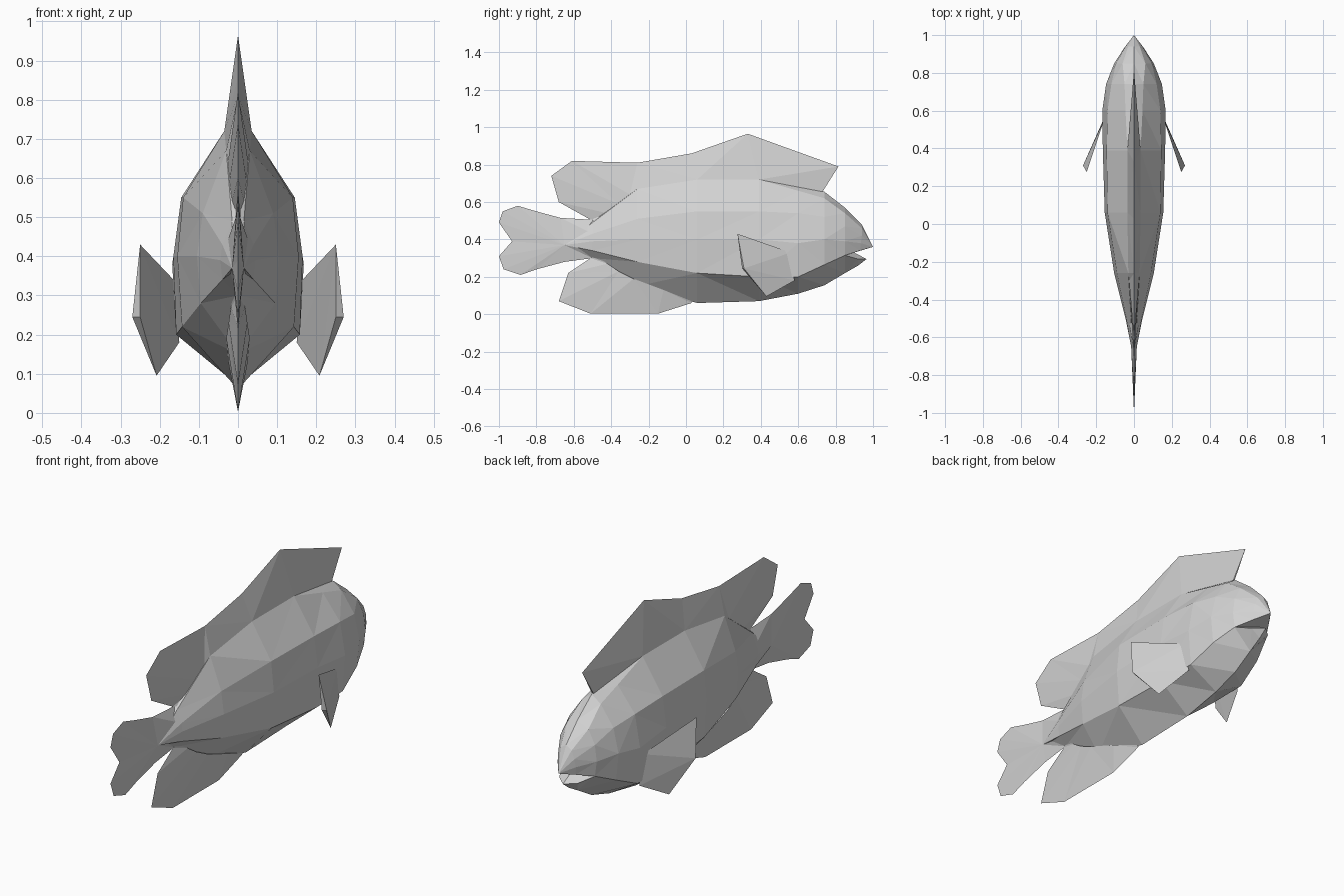
import bpy
import bmesh

# Remove the default cube only
if "Cube" in bpy.data.objects:
    bpy.data.objects.remove(bpy.data.objects["Cube"], do_unlink=True)

# One plain grey for the whole fish
GREY = (0.65, 0.65, 0.65, 1.0)
grey = bpy.data.materials.new("light_grey")
grey.use_nodes = True
grey.diffuse_color = GREY
grey.node_tree.nodes["Principled BSDF"].inputs["Base Color"].default_value = GREY


def finish(bm, name):
    """Clean up a mesh, triangulate it and add it as a flat-shaded object."""
    bmesh.ops.recalc_face_normals(bm, faces=bm.faces[:])
    bmesh.ops.triangulate(bm, faces=bm.faces[:])
    mesh = bpy.data.meshes.new(name)
    bm.to_mesh(mesh)
    bm.free()
    mesh.materials.append(grey)
    obj = bpy.data.objects.new(name, mesh)
    bpy.context.scene.collection.objects.link(obj)
    return obj


def add_grid(bm, rows):
    """Skin a list of equally long point rows with quads."""
    verts = [[bm.verts.new(point) for point in row] for row in rows]
    for first, second in zip(verts, verts[1:]):
        for i in range(len(first) - 1):
            bm.faces.new((first[i], first[i + 1], second[i + 1], second[i]))


def mirrored(name, grids):
    """Build the left half from grids, mirror it across x and close it."""
    bm = bmesh.new()
    for side in (1, -1):
        for rows in grids:
            add_grid(bm, [[(side * x, y, z) for x, y, z in row] for row in rows])
    bmesh.ops.remove_doubles(bm, verts=bm.verts[:], dist=0.0005)
    bmesh.ops.dissolve_degenerate(bm, edges=bm.edges[:], dist=0.0001)
    border = [edge for edge in bm.edges if edge.is_boundary]
    if border:
        bmesh.ops.holes_fill(bm, edges=border, sides=0)
    return finish(bm, name)


def wedge_fin(name, stations):
    """Fin with a sharp rim; each station is rim (y, z) and base (y, z, half width)."""
    rows = []
    for (rim_y, rim_z), (y, z, half) in stations:
        rows.append([(0, rim_y, rim_z), (half, y, z), (0, y, z)])
    return mirrored(name, [rows])


# Body stations: y, back height, (x, z) of shoulder, flank, side and crease, keel height
stations = [
    (-0.65, 0.37, (0.015, 0.37), (0.015, 0.37), (0.015, 0.37), (0.015, 0.37), 0.37),
    (-0.50, 0.50, (0.015, 0.49), (0.04, 0.43), (0.045, 0.39), (0.04, 0.34), 0.30),
    (-0.26, 0.67, (0.03, 0.67), (0.09, 0.51), (0.105, 0.40), (0.095, 0.28), 0.15),
    (0.06, 0.72, (0.035, 0.72), (0.14, 0.55), (0.155, 0.40), (0.143, 0.22), 0.06),
    (0.39, 0.72, (0.035, 0.72), (0.145, 0.55), (0.165, 0.40), (0.158, 0.20), 0.07),
    (0.60, 0.69, (0.045, 0.66), (0.14, 0.54), (0.168, 0.38), (0.155, 0.20), 0.11),
    (0.74, 0.655, (0.05, 0.62), (0.12, 0.52), (0.148, 0.40), (0.135, 0.265), 0.155),
    (0.85, 0.57, (0.06, 0.54), (0.095, 0.47), (0.105, 0.39), (0.095, 0.315), 0.22),
]
upper, belly = [], []
for y, back, shoulder, flank, side, crease, keel in stations:
    sides = [(x, y, z) for x, z in (shoulder, flank, side, crease)]
    upper.append([(0, y, back)] + sides)
    belly.append([sides[-1], (0, y, keel)])

# Snout, lower jaw and open mouth
corner = upper[-1][-1]
snout = [(0, 0.94, 0.48), (0.03, 0.94, 0.46), (0.045, 0.94, 0.42),
         (0.05, 0.935, 0.38), (0.045, 0.93, 0.34)]
tip = (0, 1.0, 0.36)
jaw, lip, throat = (0.05, 0.92, 0.295), (0, 0.965, 0.295), (0, 0.90, 0.33)
upper += [snout, [tip] * len(snout)]
belly += [[jaw, (0, 0.92, 0.26)], [lip, lip]]
palate = [[corner, snout[-1], tip], [throat] * 3]
jaw_top = [[corner, jaw, lip], [throat] * 3]
mirrored("body", [upper, belly, palate, jaw_top])

# Long dorsal fin along the back
back_end = (-0.48, 0.50, 0.012)
wedge_fin("dorsal_fin", [
    ((0.815, 0.79), (0.73, 0.655, 0.004)),
    ((0.33, 0.965), (0.39, 0.72, 0.035)),
    ((0.03, 0.86), (0.06, 0.72, 0.035)),
    ((-0.26, 0.81), (-0.26, 0.67, 0.03)),
    ((-0.61, 0.82), (-0.30, 0.64, 0.026)),
    ((-0.72, 0.74), (-0.36, 0.59, 0.022)),
    ((-0.68, 0.60), (-0.42, 0.54, 0.016)),
    ((-0.51, 0.505), back_end),
])

# Anal fin below the rear of the belly
wedge_fin("anal_fin", [
    ((0.03, 0.06), (0.03, 0.07, 0.004)),
    ((-0.15, 0.003), (-0.12, 0.13, 0.025)),
    ((-0.51, 0.003), (-0.28, 0.19, 0.03)),
    ((-0.68, 0.07), (-0.36, 0.23, 0.024)),
    ((-0.63, 0.22), (-0.42, 0.27, 0.018)),
    ((-0.51, 0.30), (-0.48, 0.31, 0.01)),
])

# Forked tail fanning out from the end of the body
tail_root = (-0.65, 0.37, 0.015)
tail_rim = [(-0.67, 0.515), (-0.80, 0.55), (-0.90, 0.58), (-0.98, 0.55), (-1.0, 0.49),
            (-0.93, 0.39), (-1.0, 0.31), (-0.975, 0.24), (-0.885, 0.21),
            (-0.80, 0.24), (-0.65, 0.28)]
wedge_fin("tail_fin", [((-0.50, 0.505), (-0.50, 0.43, 0.03))]
          + [(point, tail_root) for point in tail_rim]
          + [((-0.50, 0.30), (-0.50, 0.35, 0.03))])

# Pectoral fins standing off the flanks
pectoral = [(0.155, 0.56, 0.33), (0.15, 0.58, 0.18), (0.25, 0.275, 0.43),
            (0.27, 0.31, 0.245), (0.25, 0.30, 0.245), (0.208, 0.43, 0.095)]
for name, side in (("left_pectoral_fin", 1), ("right_pectoral_fin", -1)):
    bm = bmesh.new()
    for x, y, z in pectoral:
        bm.verts.new((side * x, y, z))
    bmesh.ops.convex_hull(bm, input=bm.verts[:])
    finish(bm, name)
